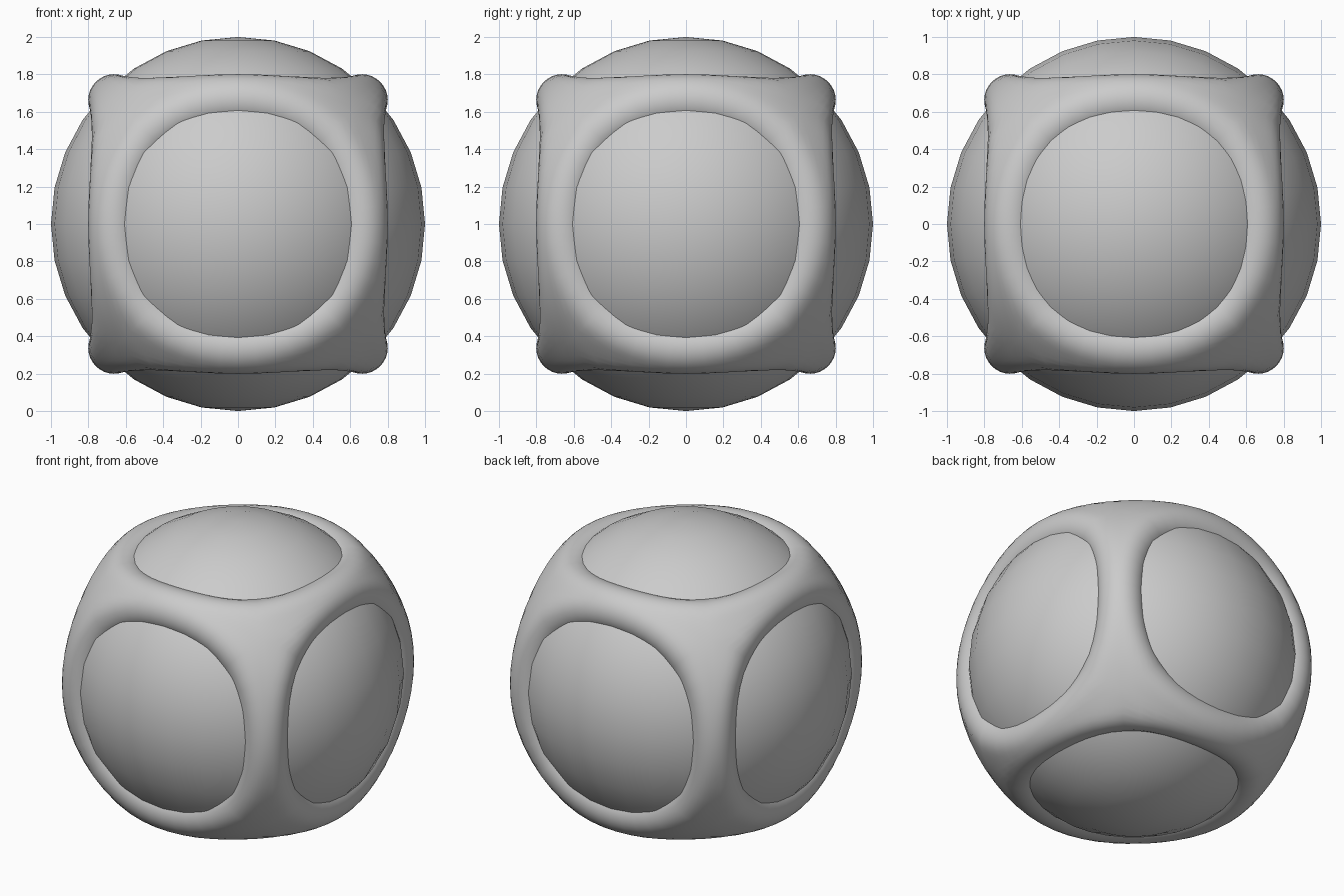
import bpy, bmesh, math
from mathutils import Vector

if "Cube" in bpy.data.objects:
    bpy.data.objects.remove(bpy.data.objects["Cube"])

CENTRE = Vector((0, 0, 1))
SPINE_R, TUBE_R = 0.936, 0.139   # frame centre-line radius and bar radius
N_AROUND, N_RINGS = 48, 8

# Inner ball
bpy.ops.mesh.primitive_uv_sphere_add(segments=32, ring_count=16, radius=1, location=CENTRE)
ball = bpy.context.object
ball.name = "inner_ball"
bpy.ops.object.shade_smooth()


def frame_radius(angle, limit):
    """Rounded bar section: full height past the limit, round fall-off towards the hole."""
    d = max(0.0, limit - angle)
    return SPINE_R * math.cos(d) + math.sqrt(max(0, TUBE_R**2 - (SPINE_R * math.sin(d))**2))


# Outer frame: six round-edged holes, one per axis, patches meeting along the cube edges
bm = bmesh.new()
for axis in range(3):
    for sign in (1, -1):
        n, u, v = Vector(), Vector(), Vector()
        n[axis], u[(axis + 1) % 3], v[(axis + 2) % 3] = sign, 1, 1
        rings = []
        for j in range(N_RINGS + 1):
            ring = []
            for i in range(N_AROUND):
                p = 2 * math.pi * i / N_AROUND
                c, s = math.cos(p), math.sin(p)
                limit = math.radians(45 + 1.6 * math.sin(2 * p)**2)
                outer = math.atan(1 / max(abs(c), abs(s)))
                inner = limit - math.asin(TUBE_R / SPINE_R)
                t = j / N_RINGS
                a = inner + (outer - inner) * t**1.4
                d = n * math.cos(a) + (u * c + v * s) * math.sin(a)
                ring.append(bm.verts.new(CENTRE + d * frame_radius(a, limit)))
            rings.append(ring)
        for r0, r1 in zip(rings, rings[1:]):
            for i in range(N_AROUND):
                k = (i + 1) % N_AROUND
                quad = (r0[i], r1[i], r1[k], r0[k])
                bm.faces.new(quad if sign > 0 else quad[::-1])
bmesh.ops.remove_doubles(bm, verts=bm.verts, dist=0.0005)
bmesh.ops.recalc_face_normals(bm, faces=bm.faces)
# Make sure the shell faces outwards
if sum(f.normal.dot(f.calc_center_median() - CENTRE) for f in bm.faces) < 0:
    bmesh.ops.reverse_faces(bm, faces=bm.faces)
for f in bm.faces:
    f.smooth = True
mesh = bpy.data.meshes.new("outer_frame")
bm.to_mesh(mesh)
bm.free()
frame = bpy.data.objects.new("outer_frame", mesh)
bpy.context.collection.objects.link(frame)
